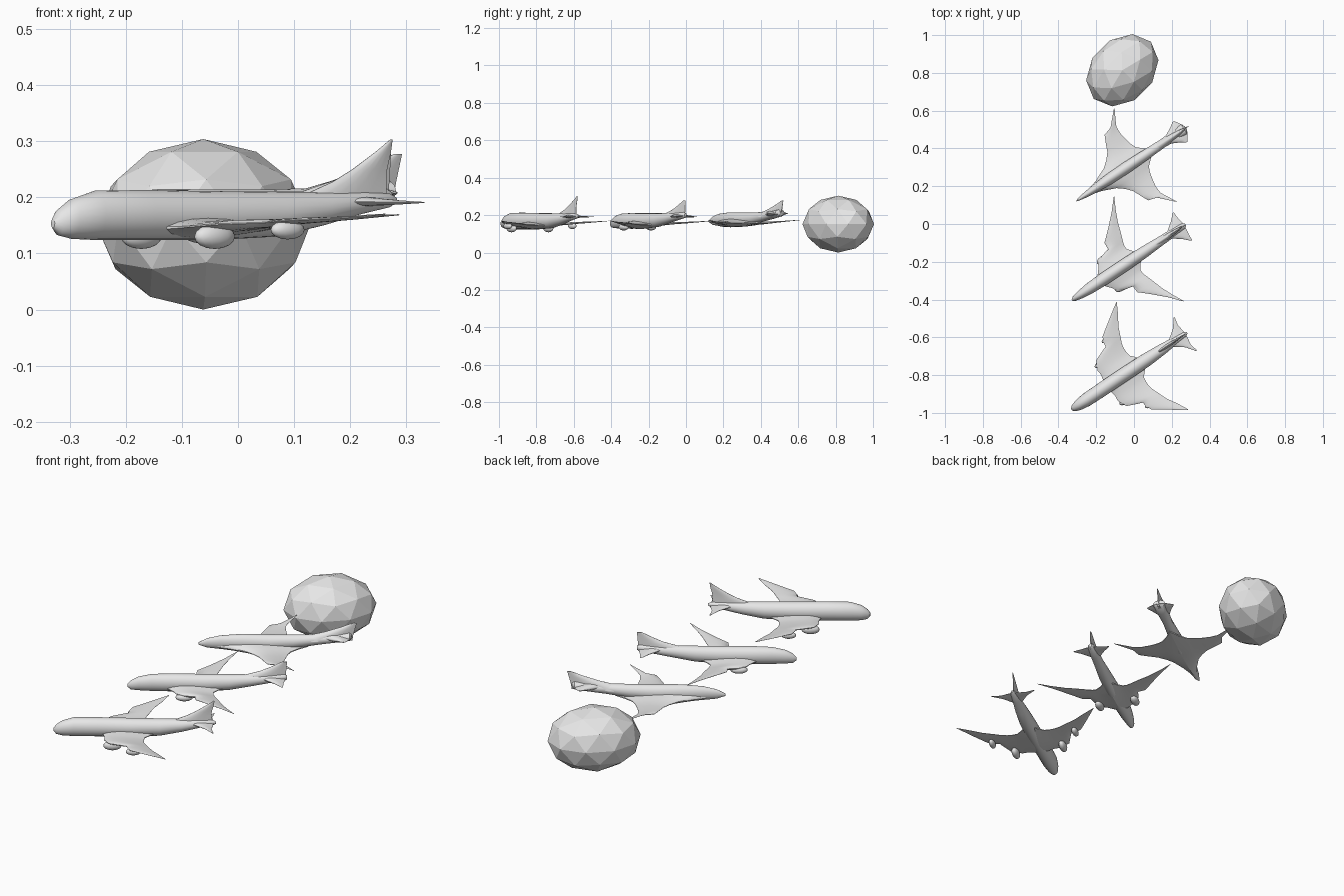
import bpy, bmesh, math
from mathutils import Matrix

grey = bpy.data.materials.new("light_grey")
grey.diffuse_color = (0.8, 0.8, 0.8, 1)
HEADING = math.radians(33.7)


def finish(name, bm, loc=(0, 0, 0), rot=0.0, smooth=None):
    bmesh.ops.recalc_face_normals(bm, faces=bm.faces)
    me = bpy.data.meshes.new(name)
    bm.to_mesh(me)
    bm.free()
    me.materials.append(grey)
    ob = bpy.data.objects.new(name, me)
    ob.location = loc
    ob.rotation_euler.z = rot
    bpy.context.collection.objects.link(ob)
    if smooth:
        bpy.ops.object.select_all(action='DESELECT')
        ob.select_set(True)
        bpy.context.view_layer.objects.active = ob
        bpy.ops.object.shade_smooth_by_angle(angle=math.radians(smooth))
    return ob


def loft(rings):
    """Closed skin through rings of equal point count."""
    bm = bmesh.new()
    rows = [[bm.verts.new(p) for p in r] for r in rings]
    n = len(rows[0])
    for a, b in zip(rows, rows[1:]):
        for i in range(n):
            j = (i + 1) % n
            bm.faces.new((a[i], a[j], b[j], b[i]))
    bm.faces.new(rows[0])
    bm.faces.new(rows[-1])
    return bm


def lens(lead, trail, thick, n=6):
    """Thin aerofoil outline: (along chord, across) pairs."""
    up = [(lead + (trail - lead) * (i / n) ** 1.4,
           thick / 2 * math.sin(math.pi * (0.04 + 0.92 * i / n)))
          for i in range(n + 1)]
    return up + [(s, -h) for s, h in reversed(up)]


def mirror(ob):
    m = ob.modifiers.new("mirror", 'MIRROR')
    m.use_axis = (False, True, False)
    m.use_mirror_merge = False


def body(name, loc, stations):
    # (distance from nose, half width, bottom, top)
    rings = []
    for s, w, lo, hi in stations:
        rings.append([(s, w * math.cos(a), (lo + hi) / 2 + (hi - lo) / 2 * math.sin(a))
                      for a in (2 * math.pi * k / 20 for k in range(20))])
    finish(name, loft(rings), loc, HEADING, 40)


def panel(name, loc, stations):
    # (distance from centre line, leading edge, trailing edge, height, thickness)
    rings = [[(s, t, z + h) for s, h in lens(le, tr, th)]
             for t, le, tr, z, th in stations]
    mirror(finish(name, loft(rings), loc, HEADING, 40))


def fin(name, loc, stations):
    # (height, leading edge, trailing edge, thickness)
    rings = [[(s, h, z) for s, h in lens(le, tr, th)] for z, le, tr, th in stations]
    finish(name, loft(rings), loc, HEADING, 40)


def bulge(name, loc, s, t, z, size):
    bm = bmesh.new()
    bmesh.ops.create_uvsphere(bm, u_segments=14, v_segments=8, radius=1)
    bmesh.ops.transform(bm, verts=bm.verts,
                        matrix=Matrix.Translation((s, t, z)) @ Matrix.Diagonal((*size, 1)))
    mirror(finish(name, bm, loc, HEADING, 60))


# Most detailed aircraft, at the front
A = (-0.33, -0.983, 0)
body("front_fuselage", A, [
    (0, .006, .145, .162), (.012, .018, .132, .178), (.04, .028, .126, .197),
    (.09, .036, .124, .212), (.2, .038, .124, .213), (.35, .038, .124, .211),
    (.48, .036, .13, .21), (.58, .029, .15, .209), (.66, .02, .17, .21),
    (.72, .012, .182, .207), (.735, .004, .19, .2)])
panel("front_wing", A, [
    (0, .2, .48, .146, .042), (.036, .225, .444, .146, .034), (.068, .232, .414, .147, .024),
    (.095, .229, .41, .148, .02), (.12, .24, .41, .15, .018), (.145, .252, .416, .152, .016),
    (.168, .308, .425, .154, .014), (.178, .334, .43, .155, .012), (.2, .337, .438, .157, .011),
    (.232, .351, .452, .159, .01), (.283, .424, .484, .163, .006), (.342, .511, .515, .169, .002)])
bulge("front_inner_engine", A, .268, .118, .13, (.042, .018, .022))
bulge("front_outer_engine", A, .365, .207, .142, (.035, .015, .017))
panel("front_tailplane", A, [
    (0, .59, .725, .193, .02), (.025, .638, .722, .192, .014),
    (.06, .685, .716, .191, .008), (.107, .72, .726, .191, .002)])
fin("front_fin", A, [
    (.185, .5, .715, .022), (.209, .55, .714, .02), (.228, .6, .714, .014),
    (.25, .642, .716, .012), (.28, .69, .724, .008), (.303, .723, .728, .004)])

# Middle aircraft, softer detail
B = (-0.328, -0.403, 0)
body("middle_fuselage", B, [
    (0, .005, .145, .16), (.015, .014, .133, .177), (.05, .022, .13, .195),
    (.11, .03, .128, .208), (.2, .034, .127, .211), (.35, .034, .128, .21),
    (.46, .031, .137, .21), (.56, .025, .156, .211), (.64, .022, .172, .214),
    (.71, .015, .184, .216), (.722, .006, .19, .21)])
panel("middle_wing", B, [
    (0, .16, .47, .15, .05), (.034, .185, .415, .15, .036), (.066, .213, .39, .15, .026),
    (.085, .222, .39, .15, .022), (.108, .262, .396, .152, .018), (.118, .308, .4, .153, .014),
    (.157, .311, .414, .156, .012), (.207, .367, .43, .159, .009),
    (.27, .432, .458, .164, .005), (.332, .486, .49, .17, .002)])
bulge("middle_engine", B, .258, .088, .136, (.04, .02, .018))
panel("middle_tailplane", B, [
    (0, .57, .715, .196, .024), (.025, .625, .712, .195, .016),
    (.055, .665, .707, .193, .01), (.088, .699, .706, .19, .002)])
fin("middle_fin", B, [
    (.185, .46, .715, .034), (.21, .53, .716, .028), (.23, .6, .718, .02),
    (.252, .65, .72, .012), (.278, .7, .722, .006)])

# Rear aircraft, coarsest shape with a flared tail
C = (-0.305, 0.122, 0)
body("rear_fuselage", C, [
    (0, .003, .162, .172), (.04, .012, .148, .193), (.1, .02, .142, .207),
    (.2, .029, .138, .215), (.32, .031, .138, .214), (.43, .028, .15, .214),
    (.54, .023, .168, .217), (.63, .028, .182, .224), (.685, .03, .192, .23),
    (.695, .012, .2, .222)])
panel("rear_wing", C, [
    (0, .03, .5, .16, .05), (.03, .14, .455, .158, .042), (.062, .215, .42, .157, .03),
    (.09, .25, .408, .157, .02), (.124, .28, .4, .158, .015), (.17, .3, .392, .161, .011),
    (.208, .318, .394, .164, .008), (.222, .365, .4, .166, .006), (.297, .437, .441, .174, .002)])
panel("rear_tailplane", C, [
    (0, .53, .7, .205, .036), (.025, .585, .69, .207, .026),
    (.045, .625, .678, .208, .016), (.065, .655, .665, .209, .004)])
fin("rear_fin", C, [
    (.19, .4, .698, .05), (.21, .49, .7, .04), (.23, .57, .705, .03),
    (.255, .645, .712, .014), (.277, .7, .718, .004)])

# Faceted egg at the back
bm = bmesh.new()
bmesh.ops.create_icosphere(bm, subdivisions=2, radius=1)
bmesh.ops.transform(bm, verts=bm.verts,
                    matrix=Matrix.Rotation(math.radians(45), 4, 'Z')
                    @ Matrix.Diagonal((0.214, 0.166, 0.152, 1))
                    @ Matrix.Rotation(math.radians(-18), 4, 'Z'))
finish("faceted_egg", bm, (-0.062, 0.814, 0.152))
